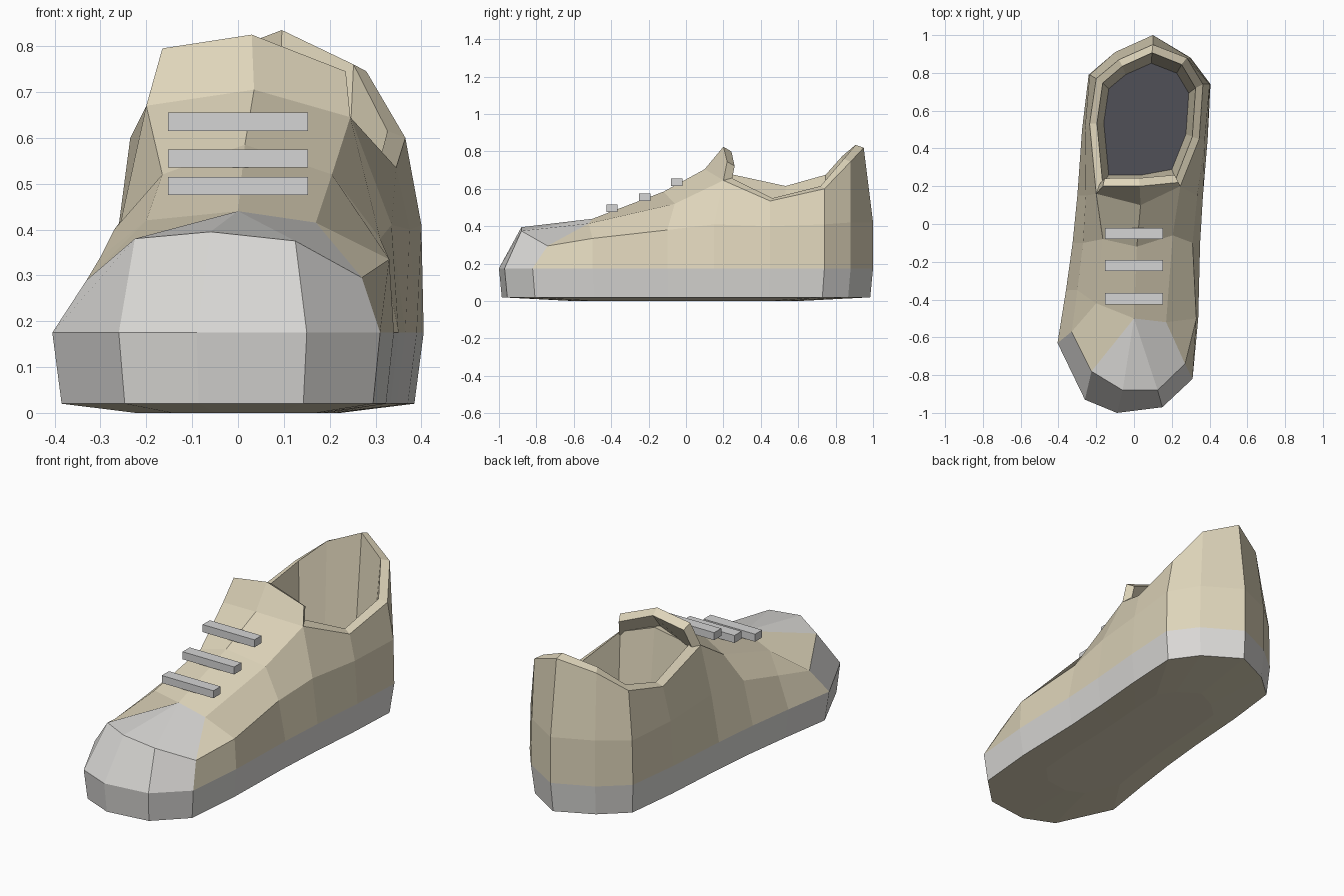
import bpy
from mathutils import Vector

cube = bpy.data.objects.get("Cube")
if cube:
    bpy.data.objects.remove(cube, do_unlink=True)


def material(name, color):
    m = bpy.data.materials.new(name)
    m.use_nodes = True
    m.diffuse_color = (*color, 1)
    bsdf = next(n for n in m.node_tree.nodes if n.type == 'BSDF_PRINCIPLED')
    bsdf.inputs["Base Color"].default_value = (*color, 1)
    bsdf.inputs["Roughness"].default_value = 0.9
    return m


CREAM = material("cream_fabric", (0.73, 0.66, 0.49))
RUBBER = material("pale_grey_rubber", (0.70, 0.69, 0.67))
LACE = material("lace_grey", (0.66, 0.66, 0.66))
INSOLE = material("dark_insole", (0.08, 0.08, 0.095))


class Part:
    """Collects faces by corner position, merging repeated corners."""

    def __init__(self, name, *mats):
        self.name, self.mats = name, mats
        self.index, self.verts, self.faces, self.slots = {}, [], [], []

    def face(self, corners, slot=0):
        ids = []
        for c in corners:
            key = tuple(round(v, 4) for v in c)
            if key not in self.index:
                self.index[key] = len(self.verts)
                self.verts.append(key)
            if self.index[key] not in ids:
                ids.append(self.index[key])
        if len(ids) > 2:
            self.faces.append(ids)
            self.slots.append(slot)

    def band(self, low, high, slot=lambda i: 0):
        n = len(low)
        for i in range(n):
            j = (i + 1) % n
            self.face([low[i], low[j], high[j], high[i]], slot(i))

    def build(self):
        me = bpy.data.meshes.new(self.name)
        me.from_pydata(self.verts, [], self.faces)
        for m in self.mats:
            me.materials.append(m)
        for p, s in zip(me.polygons, self.slots):
            p.material_index = s
        ob = bpy.data.objects.new(self.name, me)
        bpy.context.collection.objects.link(ob)
        return ob


def scaled(ring, centre, sx, sy, z):
    cx, cy = centre
    return [(cx + (p[0] - cx) * sx, cy + (p[1] - cy) * sy, z) for p in ring]


# Plan outline of the sole, counterclockwise from the toe tip
outline = [(-.09, -1), (.15, -.97), (.31, -.82), (.34, -.5), (.35, -.1),
           (.365, .15), (.39, .45), (.405, .74), (.3, .88), (.1, 1),
           (-.1, .91), (-.24, .79), (-.275, .5), (-.3, .15), (-.325, -.1),
           (-.36, -.35), (-.405, -.63), (-.26, -.93)]
sole_top = [(x, y, .175) for x, y in outline]

# Widest points of the upper
middle = [(-.06, -.88, .395), (.125, -.88, .375), (.27, -.74, .295),
          (.33, -.5, .335), (.31, -.1, .38), (.335, .15, .41),
          (.375, .45, .4), (.4, .74, .41), (.295, .88, .42), (.1, 1, .42),
          (-.1, .91, .42), (-.235, .79, .41), (-.26, .5, .41),
          (-.255, .15, .42), (-.27, -.1, .4), (-.3, -.35, .34),
          (-.33, -.57, .29), (-.225, -.78, .38)]

# Instep ridge, then the upper edge: collar rim behind, vamp edge in front
ridge = [(0, -.5, .44), (.015, -.12, .585), (.035, .1, .705)]
vamp_right = [(.17, -.52, .415), (.205, -.06, .52)]
vamp_left = [(-.165, -.08, .52), (-.2, -.42, .42)]
rim = [(.245, .2, .645), (.345, .45, .535), (.365, .74, .6),
       (.28, .88, .745), (.1, .95, .82), (-.08, .87, .76),
       (-.2, .77, .66), (-.235, .53, .6), (-.2, .16, .67)]
top = ([ridge[0]] * 2 + [vamp_right[0]] + vamp_right + rim + vamp_left
       + [vamp_left[1], ridge[0]])

# Sole with a slightly rounded underside
sole = Part("sole", RUBBER, CREAM)
edge = scaled(sole_top, (0, 0), .95, .985, .02)
tread = scaled(sole_top, (0, 0), .55, .6, 0)
sole.band(edge, sole_top)
sole.band(tread, edge, lambda i: 1)
sole.face(tread[::-1], 1)
sole.build()

# Upper with rubber toe cap
upper = Part("upper", CREAM, RUBBER)
last = len(outline) - 1
upper.band(sole_top, middle, lambda i: int(i < 2 or i >= last - 1))
upper.band(middle, top, lambda i: int(i < 2 or i == last))
right_edge = vamp_right + [rim[0]]
left_edge = vamp_left[::-1] + [rim[-1]]
for k in range(2):
    upper.face([ridge[k], right_edge[k], right_edge[k + 1], ridge[k + 1]])
    upper.face([left_edge[k], ridge[k], ridge[k + 1], left_edge[k + 1]])
upper.build()

# Collar rim, lining and insole
collar = Part("collar_lining", CREAM, INSOLE)
outer = rim + [ridge[2]]
centre = (.065, .555)
inner = [(x, max(y, .21), p[2] + .015)
         for p, (x, y, _) in zip(outer, scaled(outer, centre, .87, .89, 0))]
floor = [(x, max(y, .26), z)
         for x, y, z in scaled(outer, centre, .75, .75, .2)]
collar.band(outer, inner)
collar.band(inner, floor)
collar.face(floor, 1)
collar.build()

# Tongue flap
tongue = Part("tongue", CREAM)
base = [rim[-1], ridge[2], rim[0]]
tip = [(-.165, .2, .795), (.03, .2, .825), (.235, .22, .745)]
for k in range(2):
    tongue.face([base[k], base[k + 1], tip[k + 1], tip[k]])
flap = tongue.build()
thick = flap.modifiers.new("thickness", 'SOLIDIFY')
thick.thickness = .05
thick.offset = -1

# Lace bars
for k, (y, z) in enumerate([(-.05, .635), (-.22, .555), (-.395, .495)]):
    bpy.ops.mesh.primitive_cube_add(size=1, location=Vector((0, y, z)))
    bar = bpy.context.object
    bar.name = f"lace_{k + 1}"
    bar.scale = (.305, .06, .04)
    bar.data.materials.append(LACE)
